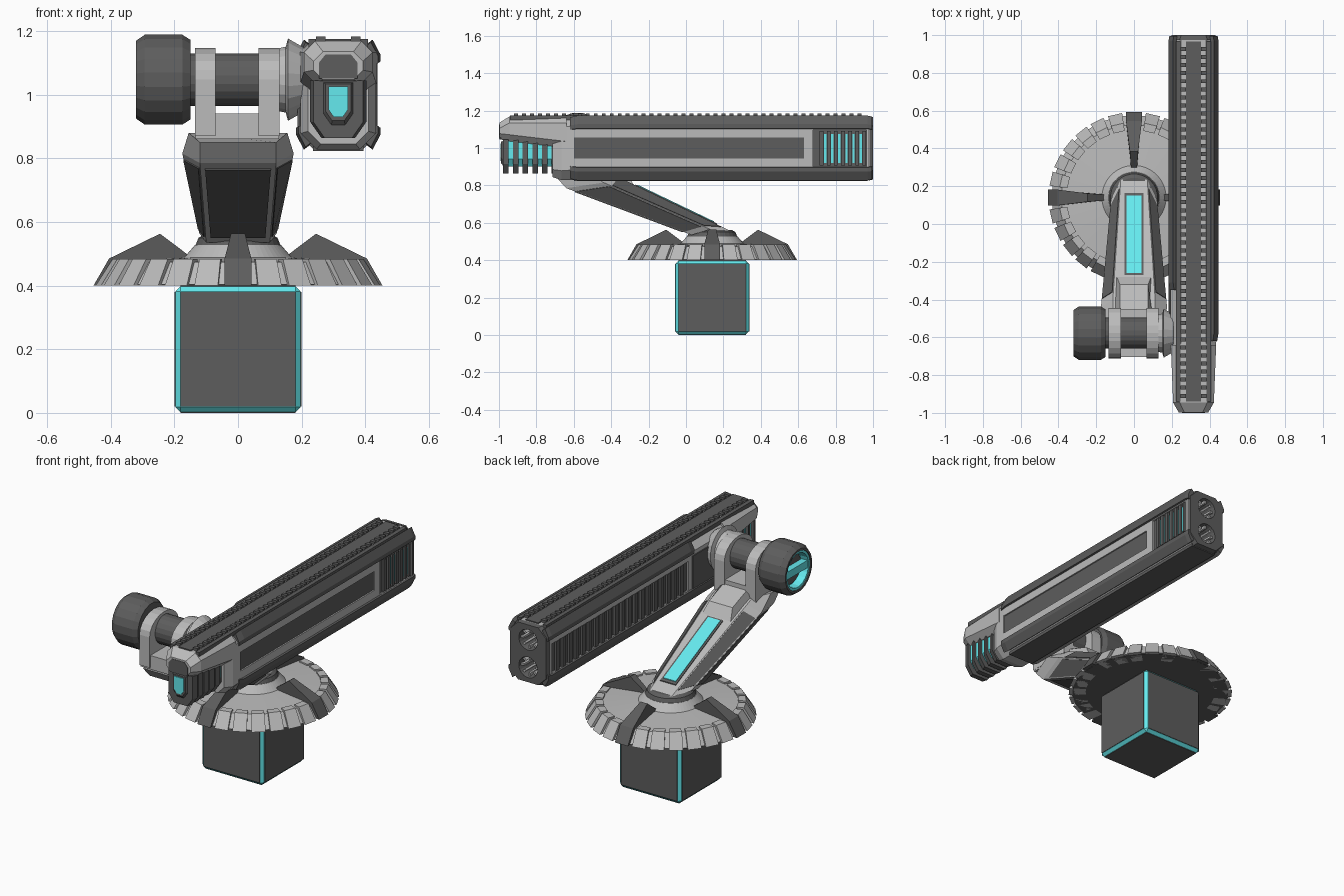
import bpy, bmesh
from math import sin, cos, pi
from mathutils import Vector, Matrix

if "Cube" in bpy.data.objects:
    bpy.data.objects.remove(bpy.data.objects["Cube"])


def material(name, c):
    m = bpy.data.materials.new(name)
    m.diffuse_color = (*c, 1)
    m.use_nodes = True
    m.node_tree.nodes["Principled BSDF"].inputs["Base Color"].default_value = m.diffuse_color
    return m


LIGHT = material("light_grey", (0.5, 0.5, 0.5))
DARK = material("dark_grey", (0.11, 0.11, 0.11))
CYAN = material("cyan_glow", (0.13, 0.82, 0.86))


def build(name, solids, mat=None):
    """One object from several solids; each solid is a list of equal-length rings, capped."""
    bm = bmesh.new()
    for rings in solids:
        vs = [[bm.verts.new(p) for p in r] for r in rings]
        n = len(vs[0])
        for a, b in zip(vs, vs[1:]):
            for i in range(n):
                bm.faces.new((a[i], a[(i + 1) % n], b[(i + 1) % n], b[i]))
        bm.faces.new(vs[0][::-1])
        bm.faces.new(vs[-1])
    bmesh.ops.recalc_face_normals(bm, faces=bm.faces)
    me = bpy.data.meshes.new(name)
    bm.to_mesh(me)
    bm.free()
    ob = bpy.data.objects.new(name, me)
    bpy.context.collection.objects.link(ob)
    if mat:
        me.materials.append(mat)
    return ob


def box(x0, x1, y0, y1, z0, z1):
    return [[(x0, y0, z), (x1, y0, z), (x1, y1, z), (x0, y1, z)] for z in (z0, z1)]


def lathe(profile, n, axis, c):
    """Rings of (radius, position) about an axis through c."""
    rings = []
    for r, h in profile:
        ring = []
        for i in range(n):
            u, v = r * cos(2 * pi * (i + .5) / n), r * sin(2 * pi * (i + .5) / n)
            ring.append({'x': (h, c[0] + u, c[1] + v), 'y': (c[0] + u, h, c[1] + v),
                         'z': (c[0] + u, c[1] + v, h)}[axis])
        rings.append(ring)
    return rings


def octo(y, hx, z0, z1, c, cx=.315):
    """Chamfered rectangle across the gun at y."""
    return [(cx + x, y, z) for x, z in ((-hx + c, z0), (hx - c, z0), (hx, z0 + c), (hx, z1 - c),
                                       (hx - c, z1), (-hx + c, z1), (-hx, z1 - c), (-hx, z0 + c))]


def shield(y, hx, z0, z1, c):
    """Rectangle with chamfered bottom corners."""
    return [(.315 + x, y, z) for x, z in ((-hx, z1), (-hx, z0 + c), (-hx + c * .7, z0),
                                         (hx - c * .7, z0), (hx, z0 + c), (hx, z1))]


def slab(quad, t, shrink):
    """Thin plate lying on a quad, shrunk towards its centre."""
    q = [Vector(p) for p in quad]
    m = sum(q, Vector()) / 4
    nrm = (q[2] - q[0]).cross(q[3] - q[1]).normalized() * t
    q = [m + (p - m) * shrink for p in q]
    return [[p - nrm for p in q], [p + nrm for p in q]]


def turned(rings, a, c):
    m = Matrix.Translation((*c, 0)) @ Matrix.Rotation(a, 4, 'Z')
    return [[m @ Vector(p) for p in r] for r in rings]


def cut(ob, cutter):
    cutter.hide_render = True
    cutter.display_type = 'WIRE'
    b = ob.modifiers.new("cut", 'BOOLEAN')
    b.operation, b.object, b.solver = 'DIFFERENCE', cutter, 'EXACT'


# Foot cube: glowing bevelled core with dark face plates
BC = (0, .14)
core = build("cube_glow_edges", [box(-.197, .197, -.057, .337, .003, .397)], CYAN)
bv = core.modifiers.new("bevel", 'BEVEL')
bv.width, bv.segments = .016, 1
build("cube_faces", [box(-a, a, .14 - b, .14 + b, .2 - d, .2 + d)
                     for a, b, d in ((.2, .18, .18), (.18, .2, .18), (.18, .18, .2))], DARK)

# Base disc with teeth, collar and four fins
build("base_disc", [lathe([(.435, .404), (.385, .474), (.17, .488), (.135, .528), (.1, .528)],
                          56, 'z', BC)], LIGHT)
build("base_underside", [lathe([(.43, .4), (.43, .405)], 56, 'z', BC)], DARK)
teeth = []
for i in range(28):
    if i % 7:
        t = [[(r, s * w, z) for r, z, w in ((.45, .4, .038), (.396, .484, .034), (.355, .484, .030),
                                            (.355, .4, .030))] for s in (-1, 1)]
        teeth.append(turned(t, 2 * pi * i / 28, BC))
build("base_teeth", teeth, LIGHT)
fin = [[(r, s * w, z) for r, z, w in ((.454, .4, .042), (.405, .485, .042), (.245, .563, .022),
                                      (.155, .495, .016), (.155, .41, .016))] for s in (-1, 1)]
build("base_fins", [turned(fin, k * pi / 2, BC) for k in range(4)], DARK)
build("arm_collar", [lathe([(.135, .525), (.125, .55), (.105, .562)], 28, 'z', BC)], DARK)


# Leaning arm: six-sided loft with dark panels and a glowing strip
def arm_ring(bot, mid, top):
    return [(-bot[0], *bot[1:]), bot, mid, top, (-top[0], *top[1:]), (-mid[0], *mid[1:])]


A = arm_ring((.10, .03, .535), (.122, .13, .565), (.07, .235, .558))
B = arm_ring((.12, -.64, .785), (.175, -.44, .815), (.112, -.40, .862))
C = arm_ring((.12, -.70, .85), (.155, -.56, .88), (.11, -.45, .88))
build("arm", [[A, B, C]], LIGHT)
build("arm_panels", [slab([A[i], A[j], B[j], B[i]], .004, .86)
                     for i, j in ((0, 1), (2, 3), (4, 5), (1, 2), (5, 0))], DARK)


def on_arm(hw, y0, y1, h):
    return [[(x, y, .558 - (y - .235) * .479 + d) for x, y in ((-hw, y0), (hw, y0), (hw, y1), (-hw, y1))]
            for d in (-.03, h)]


build("arm_strip_frame", [on_arm(.05, .165, -.27, .005)], DARK)
build("arm_strip_glow", [on_arm(.039, .15, -.26, .009)], CYAN)
build("arm_shoulder", [[[(s * w, y, z) for y, z, w in (
    (-.27, .79, .095), (-.32, .865, .075), (-.45, .915, .075), (-.5, .915, .1), (-.5, .84, .1))]
    for s in (-1, 1)]], LIGHT)

# Fork with two rounded ears
AX = (-.578, 1.047)
ear = [(-.445, .87)] + [(AX[0] + .134 * cos(a * pi / 10), AX[1] + .1 * sin(a * pi / 10))
                        for a in range(11)] + [(-.711, .87)]
build("fork_ears", [[[(x, y, z) for y, z in ear] for x in xs] for xs in ((-.135, -.07), (.065, .13))], LIGHT)
build("fork_base", [box(-.134, .129, -.705, -.45, .86, .94)], LIGHT)

# Axle, drum with glowing end and flange to the gun
build("axle", [lathe([(.083, -.17), (.083, .21)], 20, 'x', AX)], DARK)
build("drum", [lathe([(.11, -.262), (.112, -.32), (.124, -.32), (.143, -.293), (.143, -.175),
                      (.127, -.15)], 20, 'x', AX)], DARK)
build("drum_glow", [lathe([(.095, -.268), (.098, -.314), (.113, -.314), (.111, -.26)], 20, 'x', AX),
                    box(-.31, -.262, AX[0] - .1, AX[0] + .1, AX[1] - .022, AX[1] + .022)], CYAN)
build("drum_floor", [lathe([(.088, -.273), (.088, -.265)], 20, 'x', AX)], DARK)
build("gun_flange", [lathe([(.1, .128), (.105, .15), (.131, .157), (.1, .21)], 20, 'x', AX)], LIGHT)

# Gun body with recesses cut for side panels and barrels
body = build("gun_body", [[octo(-.715, .095, .845, 1.15, .04), octo(-.665, .118, .828, 1.168, .05),
                           octo(-.6, .122, .828, 1.168, .055), octo(.984, .122, .828, 1.168, .055)]], LIGHT)
end_plate = build("gun_end_plate", [[octo(.975, .124, .825, 1.17, .05), octo(1.0, .115, .832, 1.165, .05)]], DARK)
BARRELS = [(.315, z) for z in (.918, 1.078)]
bores = build("bore_cutter", [lathe([(.068, .87), (.068, 1.1)], 20, 'y', c) for c in BARRELS])
cut(body, build("recess_cutter", [box(.424, .5, -.6, .63, .945, 1.055), box(.424, .5, .68, .965, .9, 1.095),
                                  box(.1, .206, -.3, .955, .9, 1.07)]))
cut(body, bores)
cut(end_plate, bores)
build("barrels", [lathe([(.05, .885), (.05, .96), (.06, 1.0), (.069, 1.0), (.069, .875)], 20, 'y', c)
                  for c in BARRELS], DARK)
flutes = []
for cx, cz in BARRELS:
    for k in range(8):
        m = Matrix.Translation((cx, 0, cz)) @ Matrix.Rotation(k * pi / 4, 4, 'Y')
        flutes.append([[m @ Vector(p) for p in r] for r in box(.036, .058, .89, .985, -.006, .006)])
build("barrel_flutes", flutes, LIGHT)

# Side panels: plain and vented on the right, slatted on the left
build("right_panel", [box(.4, .429, -.602, .632, .943, 1.057)], DARK)
build("right_vent", [box(.4, .426, .678, .967, .898, 1.097)] +
      [box(.42, .439, .715 + i * .038, .735 + i * .038, .905, 1.09) for i in range(7)], DARK)
build("right_vent_glow", [box(.42, .431, .738 + i * .038, .75 + i * .038, .92, 1.075) for i in range(6)], CYAN)
build("left_recess", [box(.204, .23, -.302, .957, .898, 1.072)], DARK)
build("left_slats", [box(.19, .21, -.25 + i * .06, -.222 + i * .06, .9, 1.07) for i in range(20)], DARK)
build("left_mount_panel", [box(.187, .2, -.64, -.33, .9, 1.09)], DARK)

# Corner rails, mirrored to all four long edges
prof = [(.09, .16), (.108, .174), (.132, .128), (.132, .105), (.115, .1)]
rails = []
for sx in (-1, 1):
    for sz in (-1, 1):
        y0 = -.35 if (sx, sz) == (-1, 1) else -.62
        rails.append([[(.315 + sx * x * k, y, 1 + sz * (z * k - .001)) for x, z in prof]
                      for y, k in ((y0, .95), (y0 + .04, 1), (.97, 1), (.995, .97))])
build("corner_rails", rails, DARK)
build("belly_plate", [box(.235, .395, -.6, .97, .823, .84)], DARK)

# Top deck: three strips and two toothed tracks
build("top_strips", [box(a, b, -.94, .965, 1.15, 1.174)
                     for a, b in ((.222, .245), (.275, .355), (.385, .408))], DARK)
build("top_track_teeth", [box(x, x + .03, -.92 + i * .0427, -.899 + i * .0427, 1.15, 1.183)
                          for x in (.245, .355) for i in range(44)], DARK)

# Head: light hood with visor, ribbed chin and glowing muzzle window
build("head_hood", [[octo(-.998, .078, 1.047, 1.135, .03), octo(-.945, .108, 1.036, 1.168, .035),
                     octo(-.64, .12, 1.0, 1.168, .035)]], LIGHT)
build("head_visor", [[[(.315 + x, y, z) for x, z in ((-.061, 1.05), (.061, 1.05), (.061, 1.1), (.04, 1.126),
                                                    (-.04, 1.126), (-.061, 1.1))] for y in (-.97, -1.0)]], DARK)
build("chin_ribs", [[shield(y, .078, .864, 1.045, .05), shield(y + .03, .088, .864, 1.045, .05)]
                    for y in [-.978 + i * .052 for i in range(6)]], DARK)
build("chin_glow", [[shield(-.96, .07, .9, 1.045, .04), shield(-.69, .075, .9, 1.045, .04)]], CYAN)
build("muzzle_frame", [[shield(-.97, .052, .895, 1.04, .04), shield(-.988, .04, .918, 1.034, .03)]], DARK)
build("muzzle_glow", [[shield(-.98, .03, .93, 1.025, .022), shield(-.993, .03, .93, 1.025, .022)]], CYAN)
